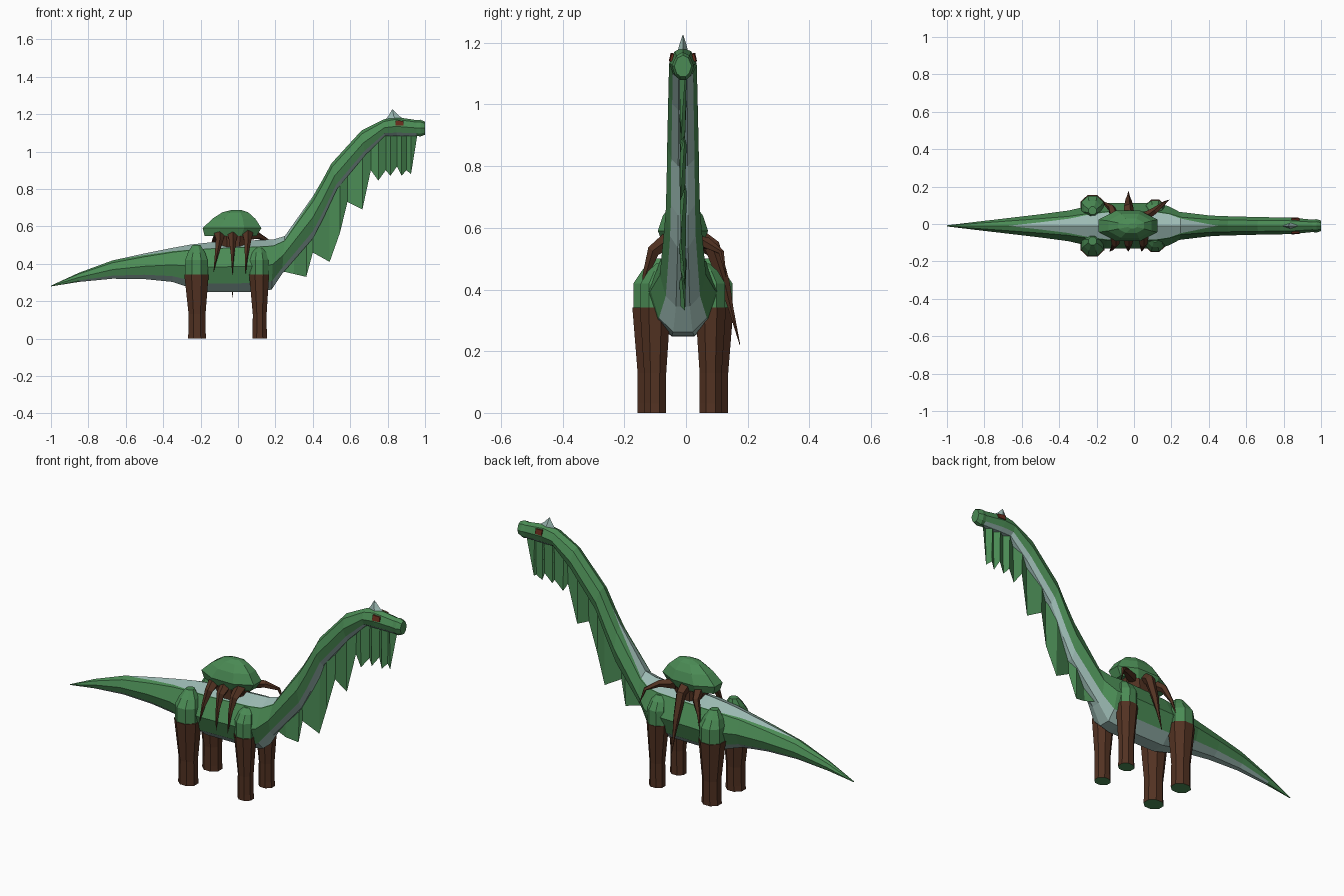
import bpy, bmesh, math
from mathutils import Vector

if "Cube" in bpy.data.objects:
    bpy.data.objects.remove(bpy.data.objects["Cube"])

YC = -0.01  # symmetry plane of the animal


def material(name, rgb):
    m = bpy.data.materials.new(name)
    m.diffuse_color = (*rgb, 1)
    m.use_nodes = True
    m.node_tree.nodes["Principled BSDF"].inputs["Base Color"].default_value = m.diffuse_color
    return m


GREEN = material("leaf green", (0.07, 0.26, 0.09))
GREY = material("pale grey green", (0.33, 0.49, 0.45))
BROWN = material("bark brown", (0.085, 0.032, 0.016))
RED = material("eye red brown", (0.14, 0.025, 0.012))


def finish(name, bm, mats, fix=True):
    if fix:
        bmesh.ops.recalc_face_normals(bm, faces=bm.faces)
    me = bpy.data.meshes.new(name)
    bm.to_mesh(me)
    bm.free()
    for m in mats:
        me.materials.append(m)
    ob = bpy.data.objects.new(name, me)
    bpy.context.collection.objects.link(ob)
    return ob


def loft(name, rings, mats, rule=None):
    """Skin closed rings, cap both ends; rule(segment, side) picks the material."""
    bm = bmesh.new()
    vs = [[bm.verts.new(p) for p in r] for r in rings]
    n = len(rings[0])
    for i in range(len(vs) - 1):
        for j in range(n):
            k = (j + 1) % n
            f = bm.faces.new((vs[i][j], vs[i][k], vs[i + 1][k], vs[i + 1][j]))
            f.material_index = rule(i, j) if rule else 0
    for end, seg in ((0, -1), (-1, len(vs) - 1)):
        f = bm.faces.new(vs[end])
        f.material_index = rule(seg, 0) if rule else 0
    return finish(name, bm, mats)


def disc(x, y, z, rx, ry, n=8, turn=0.5):
    return [(x + rx * math.cos(2 * math.pi * (i + turn) / n),
             y + ry * math.sin(2 * math.pi * (i + turn) / n), z) for i in range(n)]


# Body: top x, top z, bottom x, bottom z, half width, grey share of the back
SECTIONS = [
    (-1.0, .283, -1.0, .279, .003, .3),
    (-.85, .352, -.85, .303, .021, .3),
    (-.67, .418, -.67, .32, .042, .02),
    (-.50, .455, -.50, .318, .062, .5),
    (-.35, .485, -.35, .303, .082, .75),
    (-.25, .503, -.25, .27, .105, .9),
    (-.14, .515, -.16, .248, .122, .95),
    (.12, .527, .12, .25, .122, .95),
    (.19, .53, .18, .262, .105, .95),
    (.25, .548, .235, .345, .075, .85),
    (.40, .76, .40, .535, .056, .25),
    (.45, .845, .455, .64, .053, .02),
    (.50, .937, .53, .80, .051, .3),
    (.66, 1.112, .68, .98, .047, .3),
    (.78, 1.172, .785, 1.083, .045, .3),
    (.84, 1.185, .85, 1.084, .044, .3),
    (.955, 1.168, .955, 1.084, .033, .3),
    (.975, 1.17, .975, 1.08, .036, .3),
    (1.0, 1.16, 1.0, 1.09, .028, .3),
]


def section(xt, zt, xb, zb, w, g):
    half = [(.62 * g, 1 - .13 * g), (.62, .87), (1, .5), (.74, .17), (.3, 0)]
    prof = [(0, 1)] + half + [(-a, f) for a, f in reversed(half)]
    return [(xb + (xt - xb) * f, YC + a * w, zb + (zt - zb) * f) for a, f in prof]


def body_colour(i, j):
    if j in (0, 10) and 2 <= i <= 10:      # saddle stripe along the back
        return 1
    if j in (4, 5, 6) and 1 <= i <= 15:    # belly and throat
        return 1
    return 0


loft("body", [section(*s) for s in SECTIONS], [GREEN, GREY], body_colour)


# Beard of hanging leaves: folded sheet under the neck
def neck_bottom(x):
    for a, b in zip(SECTIONS, SECTIONS[1:]):
        if a[2] <= x <= b[2]:
            return a[3] + (b[3] - a[3]) * (x - a[2]) / (b[2] - a[2])


JAGS = [(.235, .36), (.30, .345), (.365, .33), (.40, .46), (.49, .41), (.545, .565),
        (.585, .73), (.665, .69), (.71, .90), (.75, .845), (.79, .90), (.815, .87),
        (.85, .92), (.875, .87), (.90, .90), (.925, .88), (.958, 1.083)]
bm = bmesh.new()
rows = []
for i, (x, z) in enumerate(JAGS):
    y = .012 * (-1) ** i
    rows.append((bm.verts.new((x, YC + y, neck_bottom(x) + .012)),
                 bm.verts.new((x, YC + y * .6, z))))
for a, b in zip(rows, rows[1:]):
    bm.faces.new((a[0], a[1], b[1], b[0]))
finish("beard", bm, [GREEN])

# Legs: bark shins with green soles, green shoulders
for place, x, off, r, top in (("rear", -.222, .103, .066, .50), ("front", .113, .09, .054, .485)):
    for side, s in (("left", 1), ("right", -1)):
        y = YC + s * off
        loft(f"{place}_{side}_shin", [
            disc(x + .003, y, 0, r * .8, r * .72),
            disc(x + .003, y, .03, r * .76, r * .72),
            disc(x + .003, y, .13, r * .74, r * .72),
            disc(x, y, .342, r * 1.07, r)],
            [BROWN, GREEN], lambda i, j: 1 if i == -1 else 0)
        loft(f"{place}_{side}_shoulder", [
            disc(x, y, .338, r * 1.0, r * .94),
            disc(x, y, .42, r * .98, r * .94),
            disc(x, y - s * .012, .46, r * .75, r * .7),
            disc(x, y - s * .022, top, r * .35, r * .35)], [GREEN])

# Bush crown on the back
loft("bush_crown", [
    disc(-.03, YC, .555, .08, .05),
    disc(-.04, YC, .548, .15, .07),
    disc(-.032, YC, .59, .17, .088),
    disc(-.022, YC, .64, .125, .07),
    disc(-.015, YC, .675, .075, .042),
    disc(-.008, YC, .688, .025, .015)], [GREEN])

# Root base under the crown
loft("bush_trunk", [disc(-.025, YC, .49, .085, .07), disc(-.025, YC, .57, .1, .07)], [BROWN])


# Roots: tapered spikes arching over the flanks
def root(name, pts, r):
    pts = [Vector(p) for p in pts]
    rings = []
    for i, p in enumerate(pts):
        d = (pts[min(i + 1, len(pts) - 1)] - pts[max(i - 1, 0)]).normalized()
        u = d.cross(Vector((.9, .3, .1))).normalized()
        v = d.cross(u)
        k = max(.03, 1 - i / (len(pts) - 1)) * r
        rings.append([p + k * (u * math.cos(t) + v * math.sin(t))
                      for t in (math.tau * n / 5 for n in range(5))])
    loft(name, rings, [BROWN])


for i, (x, xe, ze) in enumerate(((-.10, -.13, .36), (-.03, -.03, .34), (.05, .04, .345))):
    root(f"right_root_{i}", [(x, -.05, .56), (x, -.105, .525),
                             ((x + xe) / 2, -.13, .45), (xe, -.146, ze)], .032)
root("left_root_rear", [(-.10, .03, .56), (-.12, .085, .525), (-.15, .105, .46), (-.165, .12, .39)], .03)
root("left_root_middle", [(-.03, .03, .57), (-.03, .085, .54), (-.03, .125, .42),
                          (-.03, .145, .34), (-.03, .175, .22)], .036)
root("left_root_front", [(.04, .03, .55), (.11, .07, .55), (.165, .115, .52), (.19, .13, .44)], .028)

# Horn crest on the head
loft("horn", [disc(.84, YC, 1.172, .05, .017, 4, 0),
              disc(.832, YC, 1.192, .027, .012, 4, 0),
              disc(.826, YC, 1.226, .001, .001, 4, 0)], [GREY])

# Eyes: thin plates on the sides of the head
for side, s in (("left", 1), ("right", -1)):
    rings = []
    for d in (-.004, .004):
        rings.append([(x, YC + s * (yy + d), z) for x, yy, z in
                      ((.843, .042, 1.139), (.884, .039, 1.139), (.884, .033, 1.163), (.843, .036, 1.167))])
    loft(f"{side}_eye", rings, [RED])
